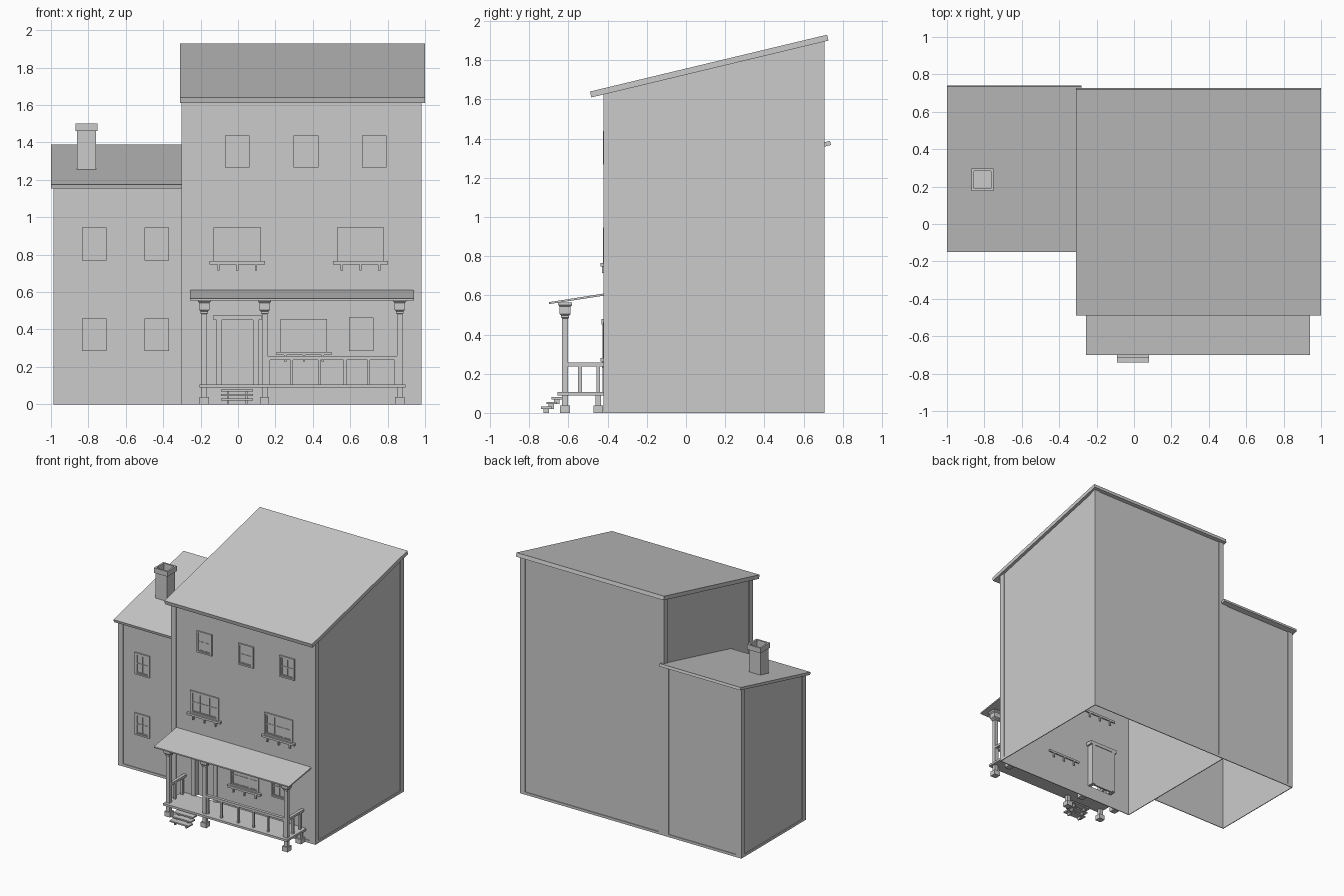
import bpy, bmesh

if "Cube" in bpy.data.objects:
    bpy.data.objects.remove(bpy.data.objects["Cube"])


def finish(name, bm, fix=True):
    if fix:
        bmesh.ops.recalc_face_normals(bm, faces=bm.faces)
    me = bpy.data.meshes.new(name)
    bm.to_mesh(me)
    bm.free()
    ob = bpy.data.objects.new(name, me)
    bpy.context.collection.objects.link(ob)
    return ob


def boxes(name, items):
    """One object from many boxes (x0, x1, y0, y1, z0, z1)."""
    bm = bmesh.new()
    for x0, x1, y0, y1, z0, z1 in items:
        vs = bmesh.ops.create_cube(bm, size=1)["verts"]
        for v in vs:
            v.co.x = x1 if v.co.x > 0 else x0
            v.co.y = y1 if v.co.y > 0 else y0
            v.co.z = z1 if v.co.z > 0 else z0
    return finish(name, bm)


def prism(name, profile, x0, x1):
    """Extrude a y-z profile along x."""
    bm = bmesh.new()
    f = bm.faces.new([bm.verts.new((x0, y, z)) for y, z in profile])
    ext = bmesh.ops.extrude_face_region(bm, geom=[f])["geom"]
    bmesh.ops.translate(bm, vec=(x1 - x0, 0, 0),
                        verts=[v for v in ext if isinstance(v, bmesh.types.BMVert)])
    return finish(name, bm)


def square_loft(name, cx, cy, levels):
    """Square sections (half width, z) joined bottom to top, capped."""
    bm = bmesh.new()
    rings = [[bm.verts.new((cx + a * h, cy + b * h, z))
              for a, b in ((-1, -1), (1, -1), (1, 1), (-1, 1))] for h, z in levels]
    for r, s in zip(rings, rings[1:]):
        for i in range(4):
            j = (i + 1) % 4
            bm.faces.new((r[i], r[j], s[j], s[i]))
    bm.faces.new(rings[0][::-1])
    bm.faces.new(rings[-1])
    return finish(name, bm)


def walls(name, x0, x1, y0, y1, zf, zb, hole=None):
    """Hollow single-skin walls, open underneath; optional door hole in front."""
    bm = bmesh.new()

    def quad(*pts):
        bm.faces.new([bm.verts.new(p) for p in pts])

    def front(a, b, c, d):
        quad((a, y0, c), (b, y0, c), (b, y0, d), (a, y0, d))

    if hole:
        a, b, c, d = hole
        front(x0, a, 0, zf)
        front(b, x1, 0, zf)
        front(a, b, 0, c)
        front(a, b, d, zf)
    else:
        front(x0, x1, 0, zf)
    quad((x1, y0, 0), (x1, y1, 0), (x1, y1, zb), (x1, y0, zf))
    quad((x1, y1, 0), (x0, y1, 0), (x0, y1, zb), (x1, y1, zb))
    quad((x0, y1, 0), (x0, y0, 0), (x0, y0, zf), (x0, y1, zb))
    return finish(name, bm, False)


def trims(name, x0, x1, y0, y1, zf, zb):
    """Corner boards and base boards around a block."""
    t, w = 0.006, 0.04
    out = []
    for y, z, s in ((y0, zf, -1), (y1, zb, 1)):
        ya, yb = sorted((y, y + s * t))
        out += [(x0 - t, x0 + w, ya, yb, 0, z), (x1 - w, x1 + t, ya, yb, 0, z),
                (x0, x1, ya, yb, 0, 0.02)]
        yc, yd = sorted((y, y - s * w))
        for x, q in ((x0, -1), (x1, 1)):
            xa, xb = sorted((x, x + q * t))
            out.append((xa, xb, yc, yd, 0, z))
    for x, q in ((x0, -1), (x1, 1)):
        xa, xb = sorted((x, x + q * t))
        out.append((xa, xb, y0, y1, 0, 0.02))
    boxes(name, out)


def window(name, x0, x1, z0, z1, wall, cols=2):
    """Casing, sash and glazing bars; wide windows also get a bracketed sill."""
    out = []
    for inset, w, d in ((0, 0.012, 0.010), (0.012, 0.008, 0.005)):
        a, b, c, e = x0 + inset, x1 - inset, z0 + inset, z1 - inset
        y = (wall - d, wall)
        out += [(a, a + w, *y, c, e), (b - w, b, *y, c, e),
                (a, b, *y, c, c + w), (a, b, *y, e - w, e)]
    y = (wall - 0.004, wall)
    zm = (z0 + z1) / 2
    out.append((x0, x1, *y, zm - 0.004, zm + 0.004))
    for i in range(1, cols):
        x = x0 + (x1 - x0) * i / cols
        out.append((x - 0.003, x + 0.003, *y, z0, z1))
    boxes(name, out)
    if cols > 2:
        xm = (x0 + x1) / 2
        boxes(name + "_sill", [(x0 - 0.022, x1 + 0.022, wall - 0.022, wall + 0.01, z0 - 0.017, z0)] +
              [(xm + k - 0.006, xm + k + 0.006, wall - 0.015, wall + 0.01, z0 - 0.05, z0 - 0.017)
               for k in (-0.1, 0, 0.1)])


# Main block and side wing
MY, AY = -0.414, -0.11
walls("main_walls", -0.295, 0.975, MY, 0.70, 1.63, 1.897, (-0.085, 0.08, 0.105, 0.45))
trims("main_trim", -0.295, 0.975, MY, 0.70, 1.635, 1.90)
walls("wing_walls", -0.98, -0.295, AY, 0.70, 1.165, 1.362)
trims("wing_trim", -0.98, -0.301, AY, 0.70, 1.165, 1.365)
prism("main_roof", [(-0.49, 1.64), (0.72, 1.93), (0.727, 1.90), (-0.483, 1.61)], -0.31, 1.0)
prism("wing_roof", [(-0.15, 1.174), (0.735, 1.388), (0.74, 1.367), (-0.145, 1.153)], -1.0, -0.28)

# Chimney with hollow top
square_loft("chimney", -0.81, 0.237, [(0.051, 1.2), (0.051, 1.46), (0.06, 1.46), (0.06, 1.5),
                                      (0.046, 1.5), (0.046, 1.42)])

# Windows
for i, x in enumerate((-0.07, 0.298, 0.663)):
    window(f"top_window_{i}", x, x + 0.132, 1.267, 1.438, MY)
window("middle_window_left", -0.13, 0.122, 0.765, 0.945, MY, 3)
window("middle_window_right", 0.53, 0.78, 0.765, 0.945, MY, 3)
window("porch_window_wide", 0.228, 0.477, 0.28, 0.455, MY, 3)
window("porch_window_small", 0.593, 0.725, 0.285, 0.463, MY)
for i, x in enumerate((-0.835, -0.50)):
    for j, z in enumerate((0.285, 0.77)):
        window(f"wing_window_{i}{j}", x, x + 0.132, z, z + 0.175, AY)

# Recessed door and casing
boxes("door", [(-0.085, 0.08, -0.378, -0.365, 0.1, 0.45)])
boxes("door_frame", [(-0.115, -0.085, -0.425, -0.36, 0.105, 0.455), (0.08, 0.11, -0.425, -0.36, 0.105, 0.455),
                     (-0.13, 0.125, -0.43, -0.36, 0.45, 0.478)])

# Porch roof, floor, posts and feet
PY, posts = -0.617, (-0.18, 0.142, 0.865)
prism("porch_roof", [(-0.70, 0.565), (MY, 0.61), (MY, 0.599), (-0.70, 0.555)], -0.257, 0.942)
boxes("porch_floor", [(-0.205, 0.895, -0.657, MY, 0.09, 0.107)])
for i, x in enumerate(posts):
    square_loft(f"porch_post_{i}", x, PY, [
        (0.025, 0), (0.025, 0.038), (0.015, 0.038), (0.015, 0.482), (0.02, 0.486), (0.02, 0.497),
        (0.028, 0.505), (0.028, 0.542), (0.035, 0.55), (0.035, 0.563)])
    square_loft(f"porch_foot_{i}", x, -0.448, [(0.025, 0), (0.025, 0.038), (0.015, 0.038), (0.015, 0.1)])

# Railings: front right bay and both ends
rail = [(posts[1], posts[2], PY - 0.012, PY + 0.012, 0.238, 0.258)]
rail += [(x - 0.007, x + 0.007, PY - 0.008, PY + 0.008, 0.1, 0.24)
         for x in (0.165, 0.287, 0.435, 0.572, 0.70, 0.845)]
for x in (posts[0], posts[2]):
    rail.append((x - 0.012, x + 0.012, PY, MY, 0.238, 0.256))
    rail += [(x - 0.008, x + 0.008, y - 0.009, y + 0.009, 0.1, 0.24) for y in (-0.541, -0.449)]
boxes("porch_railing", rail)

# Steps: treads on stringer blocks
steps = []
for i in range(3):
    y, z = -0.74 + 0.027 * i, 0.021 + 0.024 * i
    steps.append((-0.09, 0.08, y, y + 0.055, z, z + 0.011))
    for x in (-0.06, 0.04):
        steps.append((x, x + 0.012, y + 0.012, y + 0.04, max(0, z - 0.024), z))
boxes("porch_steps", steps)
